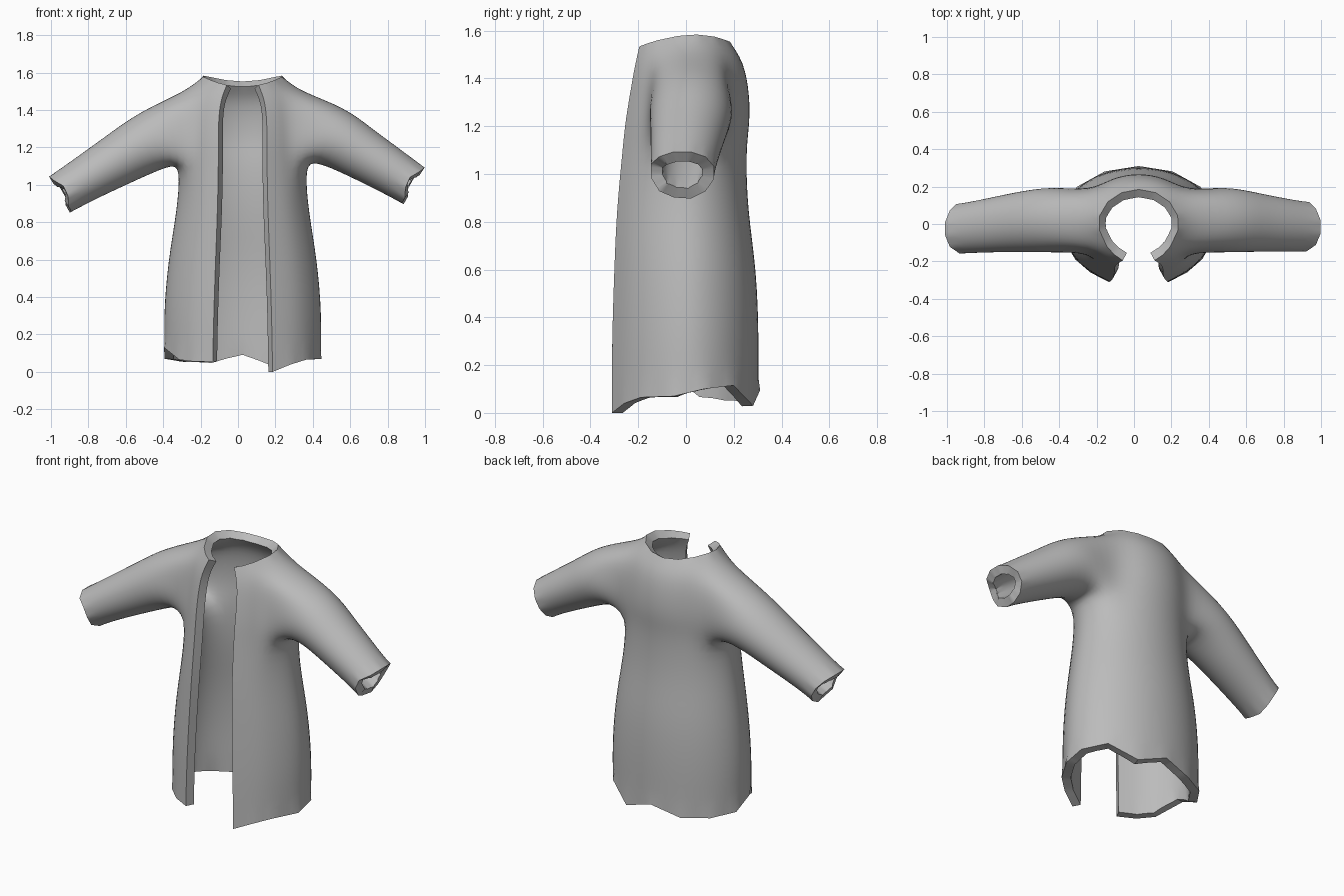
import bpy
import bmesh
from math import sin, cos, asin, radians
from mathutils import Vector

cube = bpy.data.objects.get("Cube")
if cube:
    bpy.data.objects.remove(cube, do_unlink=True)

CENTRE_X = 0.025
THICKNESS = 0.05

# Torso rows: front height, side lift, half width, front depth, back depth, half opening
ROWS = [
    (0.05, 0, 0.43, 0.31, 0.31, 0.16),
    (0.30, 0, 0.438, 0.31, 0.315, 0.155),
    (0.60, 0, 0.412, 0.30, 0.305, 0.145),
    (0.85, 0, 0.365, 0.29, 0.265, 0.135),
    (1.10, 0, 0.342, 0.265, 0.258, 0.13),
    (1.21, 0, 0.34, 0.255, 0.275, 0.13),
    (1.33, 0, 0.335, 0.235, 0.275, 0.13),
    (1.44, 0.06, 0.315, 0.215, 0.25, 0.12),
    (1.525, 0.055, 0.215, 0.195, 0.185, 0.085),
]
# Column angles from the front opening to the middle of the back
ANGLES = [0, 37, 52, 78, 104, 130, 155, 180]
LAST = 2 * len(ANGLES) - 2
# Uneven hem heights, one for each column
HEM = [0, 0.04, 0.065, 0.07, 0.10, 0.115, 0.03, 0.095,
       0.05, 0.055, 0.07, 0.13, 0.065, 0.055, 0.055]
ARM_COLS, ARM_ROWS = (2, 5), (4, 7)

# Sleeve rings for each side: x, y, z, half depth, half height
SLEEVES = {
    1: [(0.49, 0.025, 1.273, 0.18, 0.167), (0.65, 0.01, 1.175, 0.16, 0.143),
        (0.80, -0.005, 1.085, 0.145, 0.128), (0.932, -0.015, 1.0, 0.137, 0.117)],
    -1: [(-0.445, 0.025, 1.25, 0.18, 0.167), (-0.64, 0.01, 1.135, 0.16, 0.143),
         (-0.80, -0.01, 1.042, 0.145, 0.125), (-0.945, -0.025, 0.953, 0.137, 0.115)],
}
# Uneven cuff: push along the sleeve for each ring point
CUFF = [0, 0, 0.01, 0, -0.01, -0.01, 0, 0.012, 0.012, 0, -0.03, -0.025]


def torso_point(row, col):
    z, lift, half, front, back, gap = ROWS[row]
    side = 1 if col <= LAST // 2 else -1
    step = min(col, LAST - col)
    first = asin(gap / half)
    a = radians(ANGLES[step]) if step else first
    c = cos(a)
    y = -front * (c / cos(first)) ** 1.2 if c > 0 else -back * c
    height = z + lift * (sin(a) ** 2 + 0.5 * max(0, -c))
    if row == 0:
        height = HEM[col]
    return Vector((CENTRE_X + side * half * sin(a), y, height))


bm = bmesh.new()
edge_crease = bm.edges.layers.float.new("crease_edge")
vert_crease = bm.verts.layers.float.new("crease_vert")

# Torso with armholes left open
grid = [[bm.verts.new(torso_point(r, c)) for c in range(LAST + 1)]
        for r in range(len(ROWS))]
for r in range(len(ROWS) - 1):
    for c in range(LAST):
        near = min(c, LAST - 1 - c)
        if ARM_ROWS[0] <= r < ARM_ROWS[1] and ARM_COLS[0] <= near < ARM_COLS[1]:
            continue
        bm.faces.new((grid[r][c], grid[r][c + 1], grid[r + 1][c + 1], grid[r + 1][c]))


def armhole(side):
    """Armhole loop: along the bottom, up the back, over the top, down the front."""
    (c0, c1), (r0, r1) = ARM_COLS, ARM_ROWS
    cells = [(r0, c) for c in range(c0, c1)] + [(r, c1) for r in range(r0, r1)]
    cells += [(r1, c) for c in range(c1, c0, -1)] + [(r, c0) for r in range(r1, r0, -1)]
    return [grid[r][c if side > 0 else LAST - c] for r, c in cells]


# Sleeves grown out of the armholes
cuffs = []
for side, rings in SLEEVES.items():
    axis = Vector((0.87 * side, 0, -0.49))
    up = Vector((0.49 * side, 0, 0.87))
    loop = armhole(side)
    for i, (x, y, z, depth, height) in enumerate(rings):
        end = i == len(rings) - 1
        grow = 1.0 if end else 1.03
        ring = []
        for k in range(len(loop)):
            a = radians(30 * k - 135)
            p = Vector((x, y + grow * depth * cos(a), z)) + up * (grow * height * sin(a))
            ring.append(bm.verts.new(p + axis * (CUFF[k] if end else 0)))
        for k in range(len(loop)):
            n = (k + 1) % len(loop)
            quad = [loop[k], loop[n], ring[n], ring[k]]
            bm.faces.new(quad if side > 0 else quad[::-1])
        loop = ring
    cuffs.append(set(loop))

# Keep the hem, neckline and cuffs angular
for border in [set(grid[0]), set(grid[-1])] + cuffs:
    for v in border:
        v[vert_crease] = 1.0
    for e in bm.edges:
        if e.is_boundary and set(e.verts) <= border:
            e[edge_crease] = 1.0

mesh = bpy.data.meshes.new("coat")
bm.to_mesh(mesh)
bm.free()
coat = bpy.data.objects.new("coat", mesh)
bpy.context.collection.objects.link(coat)

# Grey cloth
cloth = bpy.data.materials.new("grey_cloth")
cloth.use_nodes = True
GREY = (0.5, 0.5, 0.5, 1)
cloth.diffuse_color = GREY
cloth.node_tree.nodes["Principled BSDF"].inputs["Base Color"].default_value = GREY
mesh.materials.append(cloth)

# Smooth the cloth, then thicken it inwards
bpy.context.view_layer.objects.active = coat
coat.select_set(True)
smooth = coat.modifiers.new("smooth_cloth", "SUBSURF")
smooth.levels = smooth.render_levels = 2
smooth.boundary_smooth = "PRESERVE_CORNERS"
thick = coat.modifiers.new("cloth_thickness", "SOLIDIFY")
thick.thickness = THICKNESS
thick.offset = -1
for name in ("smooth_cloth", "cloth_thickness"):
    bpy.ops.object.modifier_apply(modifier=name)
bpy.ops.object.shade_smooth_by_angle(angle=radians(40))
